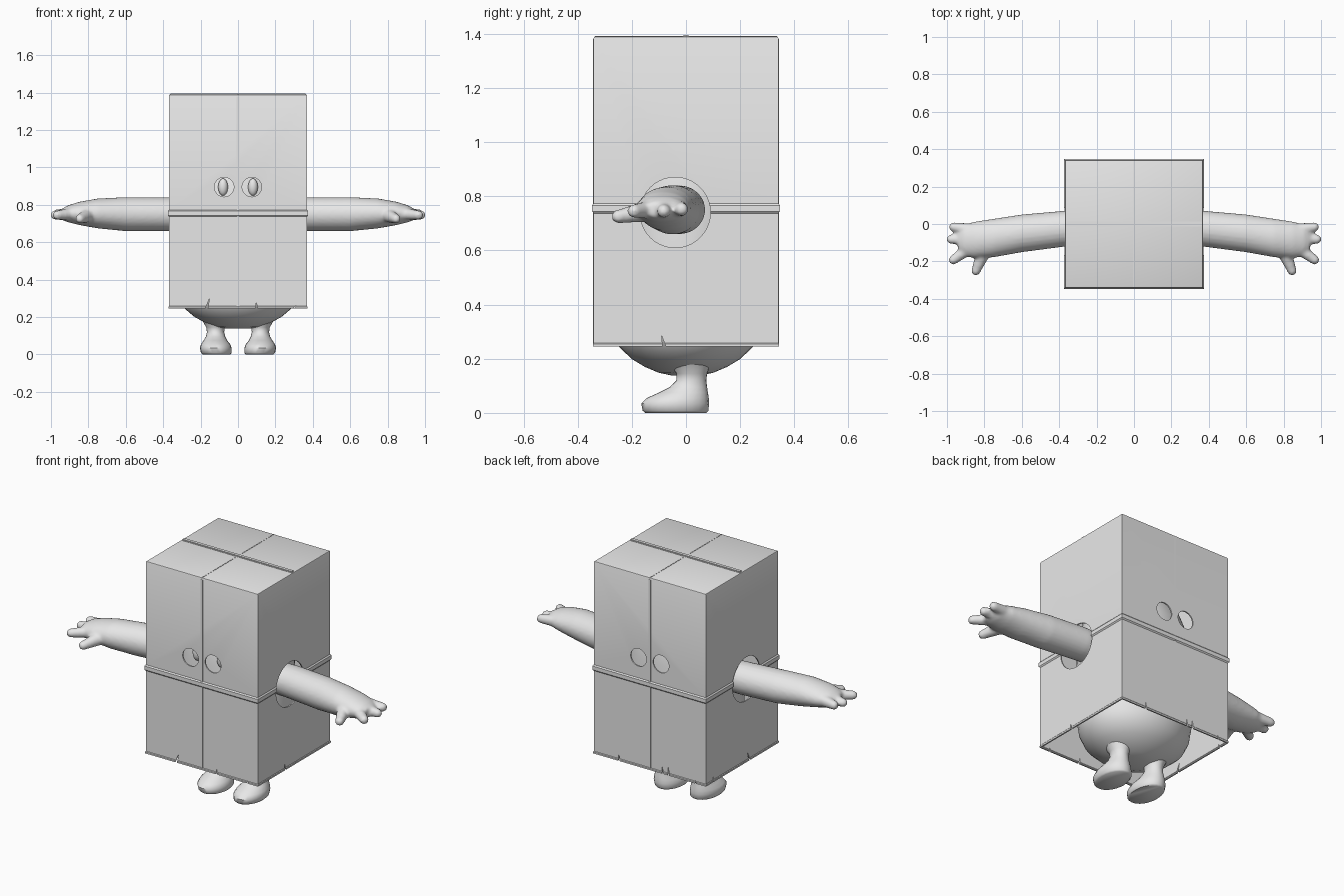
import bpy, bmesh, math
from mathutils import Vector, Matrix

if "Cube" in bpy.data.objects:
    bpy.data.objects.remove(bpy.data.objects["Cube"])

grey = bpy.data.materials.new("light_grey")
grey.diffuse_color = (0.8, 0.8, 0.8, 1)
grey.use_nodes = True
grey.node_tree.nodes["Principled BSDF"].inputs["Base Color"].default_value = grey.diffuse_color


def make(name, bm):
    bmesh.ops.recalc_face_normals(bm, faces=bm.faces)
    me = bpy.data.meshes.new(name)
    bm.to_mesh(me)
    bm.free()
    ob = bpy.data.objects.new(name, me)
    bpy.context.collection.objects.link(ob)
    me.materials.append(grey)
    return ob


def activate(ob):
    bpy.ops.object.select_all(action='DESELECT')
    ob.select_set(True)
    bpy.context.view_layer.objects.active = ob


def smooth(ob, angle=40):
    activate(ob)
    bpy.ops.object.shade_smooth_by_angle(angle=math.radians(angle))


def mirror(ob):
    m = ob.modifiers.new("mirror", 'MIRROR')
    m.use_axis = (True, False, False)


def skin(bm, rings, cap_start=True, cap_end=True):
    """Join rings of points with quads."""
    vs = [[bm.verts.new(p) for p in r] for r in rings]
    n = len(vs[0])
    for a, b in zip(vs, vs[1:]):
        for i in range(n):
            j = (i + 1) % n
            bm.faces.new((a[i], a[j], b[j], b[i]))
    if cap_start:
        bm.faces.new(vs[0][::-1])
    if cap_end:
        bm.faces.new(vs[-1])


def ellipse(c, u, v, n=24):
    c, u, v = Vector(c), Vector(u), Vector(v)
    return [c + u * math.cos(t) + v * math.sin(t)
            for t in (2 * math.pi * i / n for i in range(n))]


def ball(bm, c, r):
    bmesh.ops.create_icosphere(bm, subdivisions=3, radius=r, matrix=Matrix.Translation(c))


def block(name, size, loc, bevel):
    bm = bmesh.new()
    bmesh.ops.create_cube(bm, size=1, matrix=Matrix.Translation(loc) @ Matrix.Diagonal((*size, 1)))
    bmesh.ops.bevel(bm, geom=list(bm.edges), offset=bevel, segments=2, affect='EDGES')
    return make(name, bm)


# Cardboard box: rectangular rings with a raised band around the middle
HX, HY, Z0, Z1 = 0.369, 0.341, 0.245, 1.39
bm = bmesh.new()
profile = [(Z0, .003), (.254, .003), (.258, 0), (.737, 0), (.744, .006),
           (.766, .006), (.773, 0), (Z1 - .006, 0), (Z1 - .002, -.002), (Z1, -.006)]
skin(bm, [[Vector((sx * (HX + o), sy * (HY + o), z))
           for sx, sy in ((-1, -1), (1, -1), (1, 1), (-1, 1))] for z, o in profile], cap_start=False)
box = make("cardboard_box", bm)
sol = box.modifiers.new("wall", 'SOLIDIFY')
sol.thickness = 0.012
sol.offset = -1

# Cutters: eye holes front and back, arm holes, torn nicks on the lower rim
bm = bmesh.new()


def hole(c, r, axis, n=40):
    rot = Matrix.Rotation(math.pi / 2, 4, axis)
    bmesh.ops.create_cone(bm, cap_ends=True, segments=n, radius1=r, radius2=r, depth=.12,
                          matrix=Matrix.Translation(c) @ rot)


def nick(side, c, lean, top, w=.009):
    tri = [(c - w, Z0 - .02), (c + w, Z0 - .02), (c + lean, top)]
    ends = []
    for d in (-.04, .04):
        if side in ('front', 'back'):
            y = (-HY if side == 'front' else HY) + d
            ends.append([Vector((a, y, z)) for a, z in tri])
        else:
            x = (-HX if side == 'left' else HX) + d
            ends.append([Vector((x, a, z)) for a, z in tri])
    skin(bm, ends)


for s in (-1, 1):
    for e in (-1, 1):
        hole((e * .074, s * HY, .895), .052, 'X')
    hole((s * HX, -.04, .74), .13, 'Y')
for n in (('front', -.175, .023, .30), ('front', .10, -.002, .278), ('front', .285, .027, .265),
          ('right', -.075, -.015, .285), ('left', -.08, .03, .30), ('left', .28, -.01, .275),
          ('back', .20, .004, .285), ('back', -.09, .01, .29), ('back', -.125, .004, .295),
          ('back', -.31, .012, .265)):
    nick(*n)
cutter = make("hole_cutter", bm)
cutter.hide_render = True
cut = box.modifiers.new("holes", 'BOOLEAN')
cut.object = cutter
cut.operation = 'DIFFERENCE'
cut.solver = 'EXACT'
activate(box)
for m in ("wall", "holes"):
    bpy.ops.object.modifier_apply(modifier=m)
bpy.data.objects.remove(cutter)
smooth(box, 30)

# Flap seams on the box
block("top_ridge", (2 * HX - .01, .026, .012), (0, 0, Z1), .004)
block("top_seam", (.006, 2 * HY - .01, .004), (0, 0, Z1), .001)
for nm, s in (("front_seam", -1), ("back_seam", 1)):
    block(nm, (.014, .005, Z1 - Z0 - .02), (0, s * HY, (Z0 + Z1) / 2), .001)

# Egg-shaped body inside the box
bm = bmesh.new()
egg = [(.138, .06), (.148, .115), (.17, .175), (.2, .232), (.245, .285), (.3, .312), (.4, .328),
       (.55, .33), (.7, .326), (.85, .315), (.95, .295), (1.05, .255), (1.13, .19), (1.18, .11), (1.2, .03)]
skin(bm, [ellipse((0, 0, z), (r, 0, 0), (0, r * .87, 0), 40) for z, r in egg])
smooth(make("body", bm), 60)

# Eyes behind the front holes
bm = bmesh.new()
bmesh.ops.create_uvsphere(bm, u_segments=24, v_segments=16, radius=1,
                          matrix=Matrix.Translation((.08, -.268, .895)) @ Matrix.Diagonal((.026, .025, .046, 1)))
eyes = make("eyes", bm)
mirror(eyes)
smooth(eyes, 60)

# Arms with three fingers and a thumb, fused into one soft surface
bm = bmesh.new()
arm = [(.2, -.02, .75, .088, .085), (.37, -.025, .75, .096, .09), (.6, -.05, .75, .101, .091),
       (.75, -.075, .754, .103, .08), (.85, -.085, .754, .098, .062), (.91, -.088, .752, .085, .045),
       (.94, -.09, .75, .06, .03)]
skin(bm, [ellipse((x, y, z), (0, ry, 0), (0, 0, rz)) for x, y, z, ry, rz in arm])
fingers = [((.80, -.14, .745), (.845, -.25, .725), .04, .025),
           ((.88, -.13, .752), (.966, -.192, .745), .034, .025),
           ((.88, -.08, .752), (.977, -.082, .745), .034, .025),
           ((.88, -.03, .755), (.965, -.016, .752), .034, .025)]
for a, b, ra, rb in fingers:
    for i in range(9):
        t = i / 8
        ball(bm, Vector(a).lerp(Vector(b), t), ra + (rb - ra) * t)
arms = make("arms", bm)
rem = arms.modifiers.new("fuse", 'REMESH')
rem.mode = 'VOXEL'
rem.voxel_size = .009
rem.use_smooth_shade = True
sm = arms.modifiers.new("soften", 'SMOOTH')
sm.iterations = 4
mirror(arms)

# Legs with flat-soled feet
bm = bmesh.new()
leg = [(0, -.15, .075, .04, .19), (.008, -.16, .083, .034, .198), (.035, -.165, .085, .034, .204),
       (.055, -.145, .084, .042, .198), (.075, -.10, .081, .058, .184), (.095, -.06, .078, .068, .172),
       (.12, -.035, .075, .074, .166), (.145, -.035, .078, .07, .17), (.18, -.06, .09, .05, .19)]
skin(bm, [ellipse(((x0 + x1) / 2, (y0 + y1) / 2, z), ((x1 - x0) / 2, 0, 0), (0, (y1 - y0) / 2, 0))
          for z, y0, y1, x0, x1 in leg])
legs = make("legs", bm)
mirror(legs)
smooth(legs, 50)
